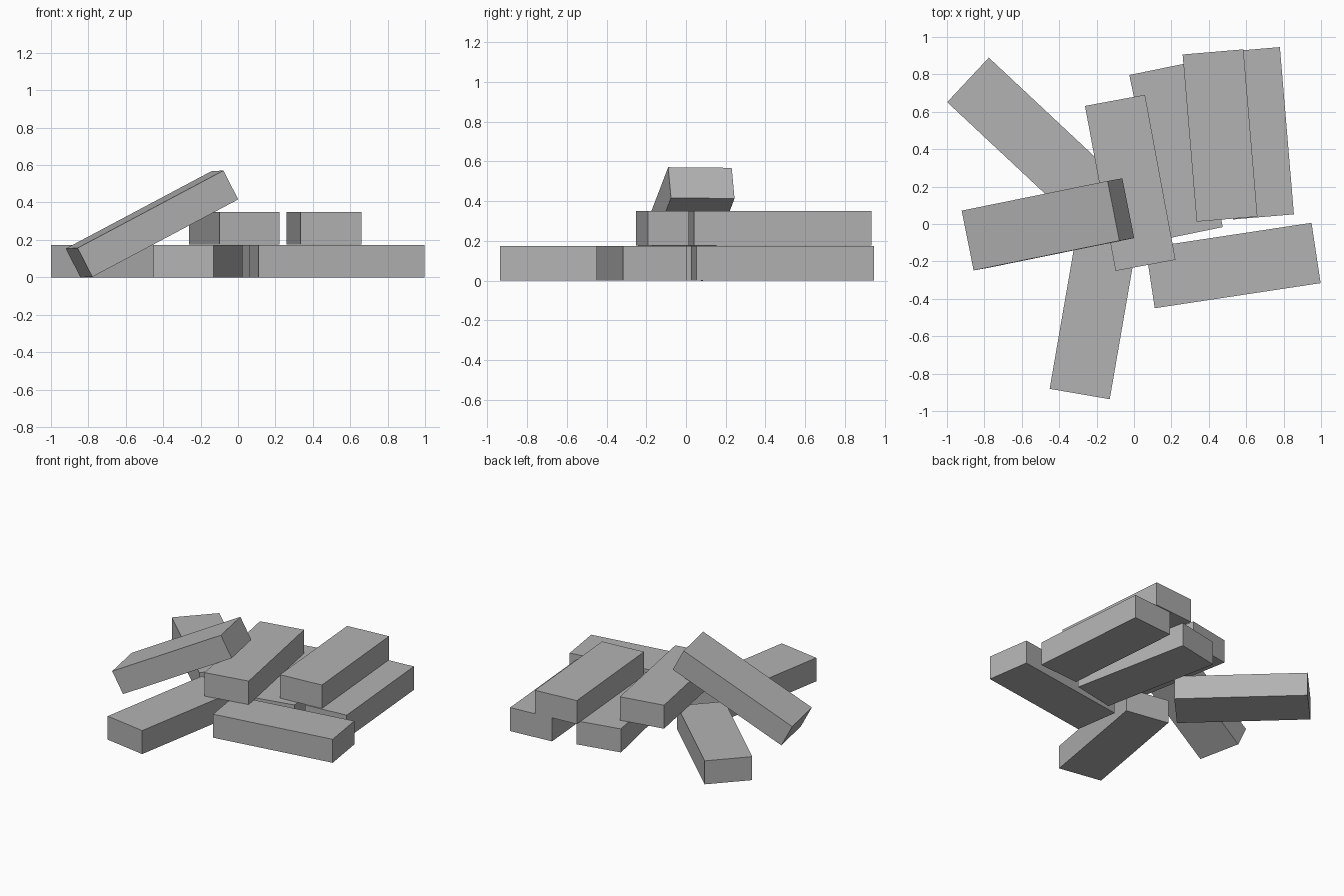
import bpy
from math import radians
from mathutils import Euler, Matrix, Vector

if "Cube" in bpy.data.objects:
    bpy.data.objects.remove(bpy.data.objects["Cube"], do_unlink=True)

LENGTH, WIDTH, HEIGHT = 0.897, 0.326, 0.174

grey = bpy.data.materials.new("brick grey")
grey.use_nodes = True
colour = (0.45, 0.45, 0.45, 1)
grey.diffuse_color = colour
grey.node_tree.nodes["Principled BSDF"].inputs["Base Color"].default_value = colour


def brick(name, x, y, z, yaw, pitch=0, roll=0):
    """One brick, its long side along local x, centred on the given point."""
    bpy.ops.mesh.primitive_cube_add(size=1)
    obj = bpy.context.object
    obj.name = name
    turn = Euler((radians(roll), radians(pitch), radians(yaw))).to_matrix().to_4x4()
    size = Matrix.Diagonal((LENGTH, WIDTH, HEIGHT, 1))
    obj.data.transform(turn @ size)
    obj.location = Vector((x, y, z))
    obj.data.materials.append(grey)


# Bricks lying on the ground
low = HEIGHT / 2
brick("front_brick", -0.214, -0.467, low, 80.2)
brick("left_brick", 0.53, -0.222, low, 8.6)
brick("back_left_brick", 0.655, 0.485, low, 94.8)
brick("back_middle_brick", 0.225, 0.39, low, 101.6)
brick("back_right_brick", -0.56, 0.464, low, -43.1)

# Bricks stacked on top
high = HEIGHT * 1.5 + 0.002
brick("upper_left_brick", 0.46, 0.473, high, 94.8)
brick("upper_middle_brick", -0.02, 0.22, high, 100.5)

# Brick leaning on the stack
brick("leaning_brick", -0.46, -0.002, 0.285, 11.5, pitch=-27.5, roll=-0.6)
